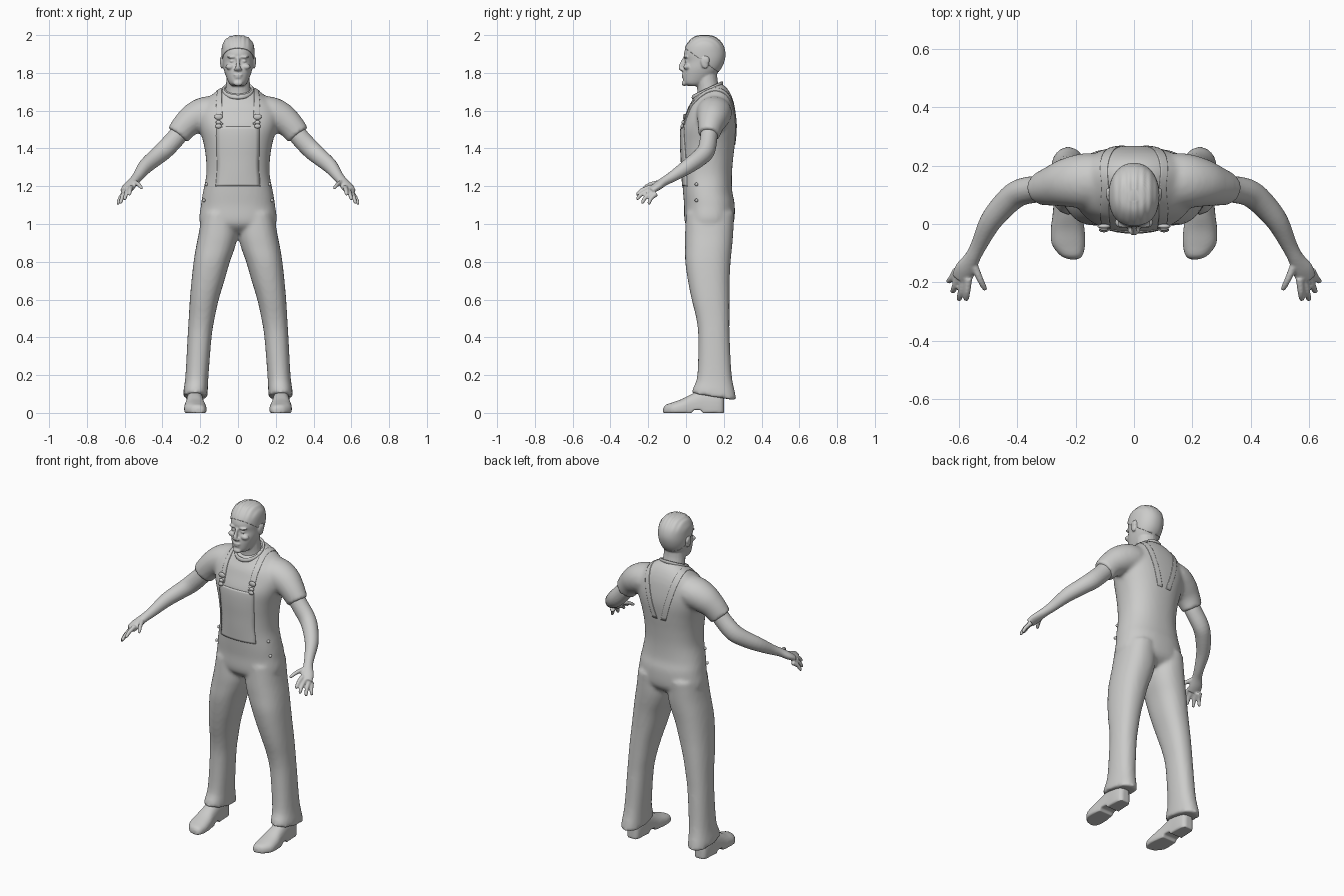
import bpy, bmesh, math
from mathutils import Vector, Matrix

if "Cube" in bpy.data.objects:
    bpy.data.objects.remove(bpy.data.objects["Cube"])

grey = bpy.data.materials.new("plain_grey")
grey.diffuse_color = (0.6, 0.6, 0.59, 1)
grey.use_nodes = True
grey.node_tree.nodes["Principled BSDF"].inputs["Base Color"].default_value = grey.diffuse_color
Z = Vector((0, 0, 1))


def spline(rows, n=4):
    """Catmull-Rom refinement of a short table of rows."""
    out = []
    for i in range(len(rows) - 1):
        a, b, c, d = (rows[max(0, min(len(rows) - 1, k))] for k in (i - 1, i, i + 1, i + 2))
        for j in range(n):
            t = j / n
            out.append(tuple(0.5 * (2 * q + (r - p) * t + (2 * p - 5 * q + 4 * r - s) * t * t
                                    + (3 * q - p - 3 * r + s) * t ** 3)
                             for p, q, r, s in zip(a, b, c, d)))
    return out + [tuple(rows[-1])]


def superellipse(n, e=2.3):
    for k in range(n):
        c, s = math.cos(math.tau * k / n), math.sin(math.tau * k / n)
        yield math.copysign(abs(c) ** (2 / e), c), math.copysign(abs(s) ** (2 / e), s)


def skin(bm, rings):
    """Closed shell through a list of rings."""
    vs = [[bm.verts.new(p) for p in r] for r in rings]
    n = len(vs[0])
    for a, b in zip(vs, vs[1:]):
        for k in range(n):
            bm.faces.new((a[k], a[(k + 1) % n], b[(k + 1) % n], b[k]))
    bm.faces.new(vs[0][::-1])
    bm.faces.new(vs[-1])


def stack(bm, rows, s=1, n=40, e=2.3):
    """Horizontal rings: z, x0, x1, y0, y1, tilt."""
    rings = []
    for z, x0, x1, y0, y1, tilt in spline(rows):
        hx, hy, cx, cy = (x1 - x0) / 2, (y1 - y0) / 2, (x0 + x1) / 2, (y0 + y1) / 2
        rings.append([Vector((s * (cx + hx * c), cy + hy * d, z + tilt * hy * d))
                      for c, d in superellipse(n, e)])
    skin(bm, rings)


def tube(bm, rows, s=1, n=20, steps=4):
    """Swept tube: x, y, z, level radius, upright radius."""
    rows = spline(rows, steps)
    pts = [Vector(r[:3]) for r in rows]
    rings = []
    for i, r in enumerate(rows):
        t = (pts[min(i + 1, len(pts) - 1)] - pts[max(i - 1, 0)]).normalized()
        u = t.cross(Z).normalized() if abs(t.z) < 0.999 else Vector((1, 0, 0))
        v = u.cross(t)
        ring = [pts[i] + u * r[3] * c + v * r[4] * d for c, d in superellipse(n, 2)]
        rings.append([Vector((s * p.x, p.y, p.z)) for p in ring])
    skin(bm, rings)


def ball(bm, loc, size, rot=0):
    m = Matrix.Translation(loc) @ Matrix.Rotation(rot, 4, 'X') @ Matrix.Diagonal((*size, 1))
    bmesh.ops.create_uvsphere(bm, u_segments=20, v_segments=12, radius=1, matrix=m)


def finish(bm, name, voxel=0, smooth=4):
    bmesh.ops.recalc_face_normals(bm, faces=bm.faces)
    me = bpy.data.meshes.new(name)
    bm.to_mesh(me)
    bm.free()
    me.materials.append(grey)
    me.polygons.foreach_set("use_smooth", [True] * len(me.polygons))
    ob = bpy.data.objects.new(name, me)
    bpy.context.collection.objects.link(ob)
    if voxel:
        r = ob.modifiers.new("fuse", 'REMESH')
        r.mode, r.voxel_size, r.use_smooth_shade = 'VOXEL', voxel, True
        m = ob.modifiers.new("soften", 'SMOOTH')
        m.factor, m.iterations = 0.5, smooth
    return ob


# Clothes: torso, sleeves and trouser legs fused together
bm = bmesh.new()
torso = [(.95, .11, .05, .19, 0), (1.0, .2, -.004, .25, 0), (1.1, .196, -.01, .258, 0),
         (1.17, .185, -.016, .245, 0), (1.26, .168, -.022, .243, 0), (1.35, .17, -.026, .25, 0),
         (1.43, .183, -.03, .26, 0), (1.51, .205, -.027, .268, 0), (1.58, .215, -.003, .264, 0),
         (1.64, .185, .015, .25, .12), (1.685, .13, .035, .222, .3), (1.715, .08, .05, .185, .45)]
stack(bm, [(z, -w, w, f, b, t) for z, w, f, b, t in torso], n=48)
leg = [(1.06, .01, .19, .0, .255, 0), (.95, .003, .208, -.005, .25, 0), (.88, .015, .222, -.005, .244, 0),
       (.8, .043, .235, -.004, .236, 0), (.7, .072, .246, .01, .231, 0), (.6, .102, .255, .03, .23, 0),
       (.5, .124, .261, .054, .23, 0), (.4, .14, .267, .065, .231, 0), (.2, .156, .278, .06, .242, 0),
       (.12, .16, .288, .038, .26, -.12), (.085, .16, .29, .03, .267, -.16)]
sleeve = [(.06, .15, 1.60, .085, .075), (.16, .148, 1.588, .095, .088), (.225, .142, 1.563, .085, .084),
          (.275, .131, 1.525, .07, .072), (.319, .121, 1.471, .056, .065)]
for s in (1, -1):
    stack(bm, leg, s)
    tube(bm, sleeve, s, 32)
clothes = finish(bm, "clothes", .011, 5)

# Arms with hands
arm = [(.285, .125, 1.515, .045, .05), (.33, .12, 1.455, .046, .05), (.39, .108, 1.392, .046, .05),
       (.435, .075, 1.353, .044, .046), (.49, .01, 1.305, .038, .04), (.53, -.07, 1.252, .028, .029),
       (.553, -.115, 1.226, .027, .024), (.577, -.155, 1.198, .036, .022), (.592, -.188, 1.176, .034, .017)]
fingers = [((.567, -.185, 1.196), (.575, -.264, 1.155)), ((.584, -.185, 1.182), (.600, -.264, 1.130)),
           ((.600, -.175, 1.168), (.623, -.236, 1.110)), ((.607, -.158, 1.160), (.638, -.200, 1.105)),
           ((.552, -.130, 1.222), (.508, -.228, 1.190))]
for s, side in ((1, "left"), (-1, "right")):
    bm = bmesh.new()
    tube(bm, arm, s)
    for a, b in fingers:
        a, b = Vector(a), Vector(b)
        mid = a.lerp(b, .55) + Vector((0, -.004, .006))
        tube(bm, [(*a, .014, .014), (*mid, .0115, .0115), (*b.lerp(a, .08), .009, .009),
                  (*b, .004, .004)], s, 10)
    finish(bm, side + "_arm", .005, 3)

# Shoes with a flat sole, raised arch and heel: y, x, half width, height
shoe = [(-.121, .208, .016, .024), (-.108, .214, .038, .042), (-.07, .224, .057, .056),
        (-.02, .227, .058, .074), (.03, .228, .051, .1), (.09, .228, .046, .125),
        (.15, .228, .044, .125), (.188, .228, .037, .115), (.202, .228, .02, .095)]
for s, side in ((1, "left"), (-1, "right")):
    bm = bmesh.new()
    rings = []
    for y, x, w, h in spline(shoe, 5):
        floor = .016 if .04 < y < .085 else 0
        rings.append([Vector((s * (x + w * c), y, max(floor, h * (.3 + .7 * d))))
                      for c, d in superellipse(28, 2.4)])
    skin(bm, rings)
    finish(bm, side + "_shoe", .006, 3)

# Head and neck with facial features
head = [(1.73, .03, .012, .085, 0), (1.745, .047, -.012, .11, 0), (1.78, .063, -.017, .15, 0),
        (1.82, .076, -.015, .183, 0), (1.86, .082, -.006, .2, 0), (1.9, .084, -.011, .205, 0),
        (1.94, .081, .002, .195, 0), (1.97, .066, .025, .172, 0), (1.988, .043, .05, .145, 0),
        (1.995, .015, .08, .115, 0)]
bm = bmesh.new()
stack(bm, [(z, -w, w, f, b, t) for z, w, f, b, t in head], e=2.15)
tube(bm, [(0, .125, 1.64, .08, .07), (0, .12, 1.70, .068, .06), (0, .11, 1.76, .062, .057),
          (0, .105, 1.82, .06, .06)])
tube(bm, [(0, -.008, 1.878, .008, .01), (0, -.02, 1.85, .009, .012), (0, -.03, 1.828, .014, .011),
          (0, -.016, 1.812, .012, .007)], n=14)
ball(bm, (0, -.009, 1.745), (.025, .014, .015))
ball(bm, (0, -.015, 1.789), (.025, .009, .0055))
ball(bm, (0, -.013, 1.777), (.021, .009, .0055))
for s in (1, -1):
    ball(bm, (s * .032, .001, 1.884), (.026, .016, .007))
    ball(bm, (s * .032, .004, 1.862), (.014, .012, .007))
    ball(bm, (s * .014, -.021, 1.819), (.008, .01, .007))
    ball(bm, (s * .042, .006, 1.832), (.024, .02, .016))
    ball(bm, (s * .086, .098, 1.855), (.009, .02, .034), .2)
    ball(bm, (s * .09, .106, 1.866), (.007, .018, .02), .2)
finish(bm, "head", .005, 3)

# Short combed hair, cut along a sloping hairline
bm = bmesh.new()
stack(bm, [(z + .004, -w - .003, w + .003, f - .003, b + .004, t) for z, w, f, b, t in head], n=72, e=2.15)
bmesh.ops.bisect_plane(bm, geom=bm.verts[:] + bm.edges[:] + bm.faces[:], clear_inner=True,
                       plane_co=(0, -.005, 1.93), plane_no=(0, .58, .81))
for v in bm.verts:
    v.co.z += .002 * math.sin(v.co.x * 260) * (v.co.z > 1.93)
hair = finish(bm, "hair")
hair.modifiers.new("thickness", 'SOLIDIFY').thickness = .006

# Round shirt collar
bm = bmesh.new()
skin_rows = [Vector((.077 * c, .113 + .077 * d, 1.708 + .036 * d)) for c, d in superellipse(40, 2)]
loops = []
for k, p in enumerate(skin_rows):
    out = (p - Vector((0, .113, 1.708))).normalized()
    loops.append([bm.verts.new(p + out * .007 * math.cos(a) + Z * .012 * math.sin(a))
                  for a in (math.tau * j / 8 for j in range(8))])
for k in range(40):
    a, b = loops[k], loops[(k + 1) % 40]
    for j in range(8):
        bm.faces.new((a[j], b[j], b[(j + 1) % 8], a[(j + 1) % 8]))
finish(bm, "collar")


def cling(ob, offset):
    w = ob.modifiers.new("cling", 'SHRINKWRAP')
    w.target, w.wrap_mode, w.offset = clothes, 'ABOVE_SURFACE', offset
    ob.modifiers.new("thickness", 'SOLIDIFY').thickness = .005


def ribbon(name, rows):
    """Flat strip hugging the clothes: x, y, z, half width."""
    bm = bmesh.new()
    prev = None
    for x, y, z, w in spline(rows, 6):
        cur = [bm.verts.new((x + w * (k / 4 - 1), y, z)) for k in range(9)]
        if prev:
            for k in range(8):
                bm.faces.new((prev[k], prev[k + 1], cur[k + 1], cur[k]))
        prev = cur
    cling(finish(bm, name), .003)


# Bib panel and shoulder straps
ribbon("bib", [(0, -.05, 1.2, .15), (0, -.05, 1.3, .142), (0, -.05, 1.4, .137), (0, -.05, 1.52, .13)])
for s, side in ((1, "left"), (-1, "right")):
    ribbon(side + "_strap", [(s * .1, -.03, 1.53, .017), (s * .105, 0, 1.62, .017),
                             (s * .108, .06, 1.69, .017), (s * .106, .13, 1.72, .017),
                             (s * .1, .21, 1.69, .017), (s * .075, .265, 1.58, .017),
                             (s * .03, .275, 1.42, .017)])
    # Strap buckle and side buttons
    bm = bmesh.new()
    for dz, r in ((.018, .022), (-.012, .015), (-.032, .017)):
        ball(bm, (s * .103, -.008 + (dz - .018) * .25, 1.55 + dz), (r, .008, r * .7))
    finish(bm, side + "_buckle")
    bm = bmesh.new()
    for x, z in ((.167, 1.21), (.181, 1.125)):
        ball(bm, (s * x, .055, z), (.009, .009, .009))
    finish(bm, side + "_buttons")
